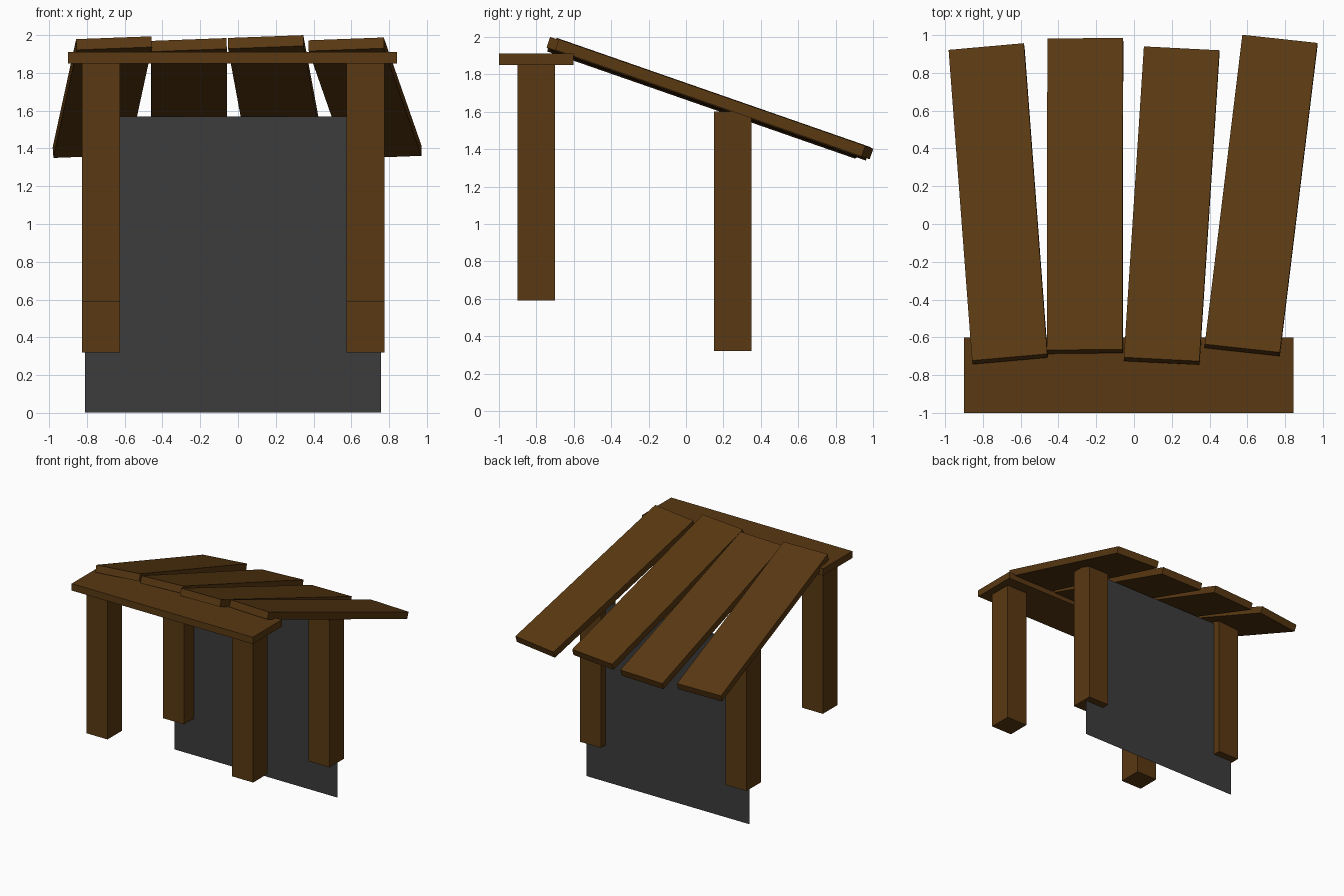
import bpy, math
from mathutils import Vector, Matrix

if "Cube" in bpy.data.objects:
    bpy.data.objects.remove(bpy.data.objects["Cube"])


def material(name, color):
    m = bpy.data.materials.new(name)
    m.diffuse_color = (*color, 1)
    m.use_nodes = True
    m.node_tree.nodes["Principled BSDF"].inputs["Base Color"].default_value = m.diffuse_color
    return m


wood = material("brown_wood", (0.1, 0.04, 0.006))
dark = material("dark_grey", (0.045, 0.045, 0.045))


def box(name, x, y, z):
    """Box between the given (low, high) limits on each axis."""
    bpy.ops.mesh.primitive_cube_add(size=1)
    ob = bpy.context.object
    ob.name = name
    ob.location = [(a + b) / 2 for a, b in (x, y, z)]
    ob.scale = [b - a for a, b in (x, y, z)]
    ob.data.materials.append(wood)
    return ob


# Four square posts: front pair sits higher than the back pair
for side, x in (("left", (-0.827, -0.625)), ("right", (0.574, 0.776))):
    box("front_post_" + side, x, (-0.9, -0.7), (0.59, 1.85))
    box("back_post_" + side, x, (0.15, 0.35), (0.32, 1.6))

# Flat board across the front posts
box("front_board", (-0.9, 0.843), (-1.0, -0.6), (1.85, 1.91))

# Thin back sheet hung between the back posts
bpy.ops.mesh.primitive_plane_add(size=1)
sheet = bpy.context.object
sheet.name = "back_sheet"
sheet.location = (-0.026, 0.285, 0.785)
sheet.rotation_euler = (math.pi / 2, 0, 0)
sheet.scale = (1.567, 1.567, 1)
sheet.data.materials.append(dark)

# Sloping roof planks: centre of the top face and sideways drift per unit of y
slope, roll = 0.348, 0.0375
length, width, thick = 1.745, 0.4, 0.06
planks = [((-0.720, 0.117, 1.700), -0.0755),
          ((-0.260, 0.159, 1.690), 0.0015),
          ((0.199, 0.107, 1.706), 0.0644),
          ((0.6725, 0.161, 1.695), 0.1215)]
for i, (centre, drift) in enumerate(planks):
    along = Vector((drift, 1, -slope)).normalized()
    across = Vector((1, slope * roll - drift, roll)).normalized()
    up = across.cross(along)
    ob = box(f"roof_plank_{i + 1}", (-width / 2, width / 2),
             (-length / 2, length / 2), (-thick, 0))
    ob.rotation_euler = Matrix((across, along, up)).transposed().to_euler()
    ob.location = Vector(centre) - up * thick / 2
